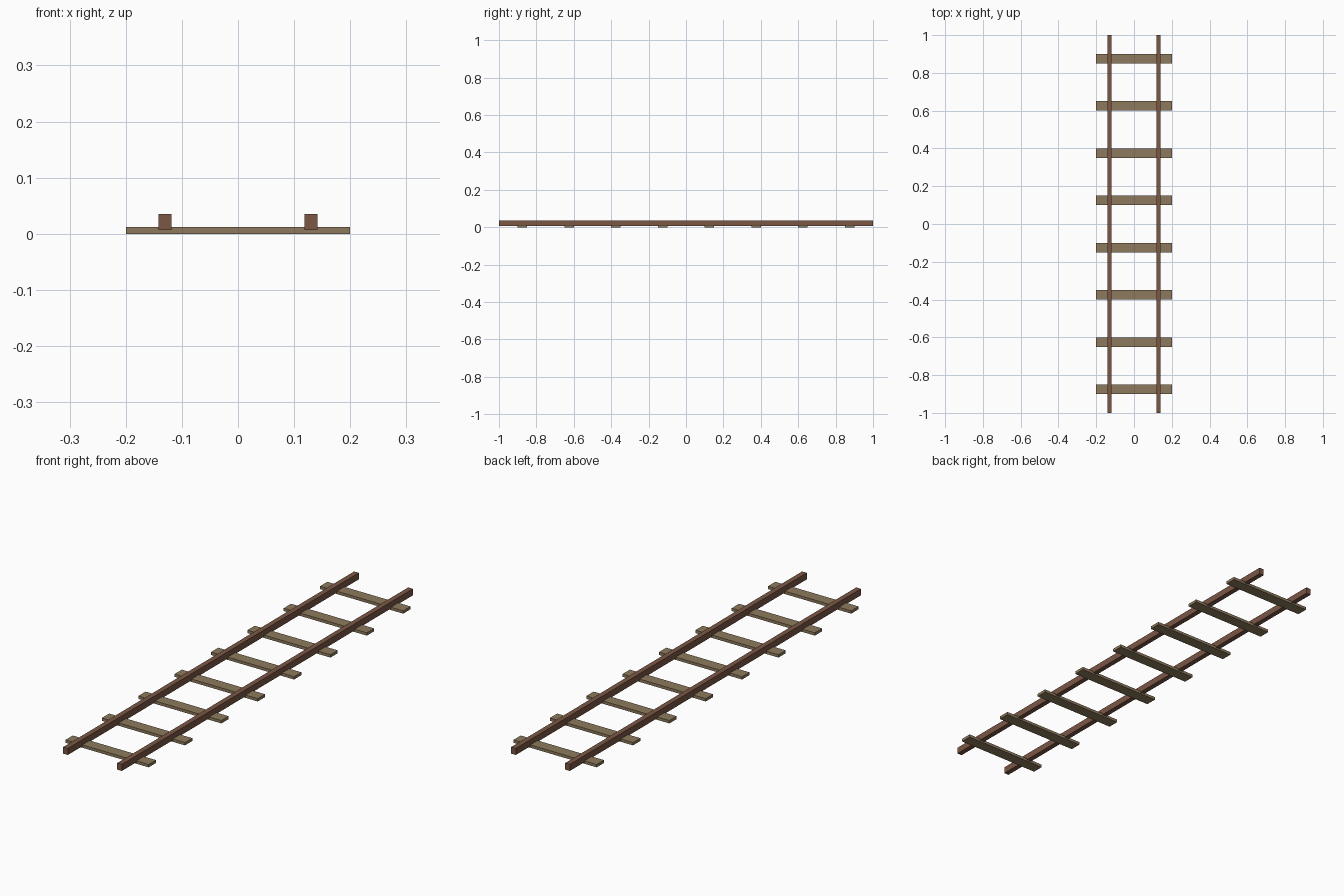
import bpy
import bmesh
from mathutils import Matrix

if "Cube" in bpy.data.objects:
    bpy.data.objects.remove(bpy.data.objects["Cube"])


def make_material(name, color):
    mat = bpy.data.materials.new(name)
    mat.diffuse_color = (*color, 1.0)
    mat.use_nodes = True
    mat.node_tree.nodes["Principled BSDF"].inputs["Base Color"].default_value = mat.diffuse_color
    return mat


def box(name, center, size, mat):
    bm = bmesh.new()
    bmesh.ops.create_cube(bm, size=1.0, matrix=Matrix.Diagonal((*size, 1.0)))
    mesh = bpy.data.meshes.new(name)
    bm.to_mesh(mesh)
    bm.free()
    mesh.materials.append(mat)
    obj = bpy.data.objects.new(name, mesh)
    obj.location = center
    bpy.context.collection.objects.link(obj)
    return obj


wood = make_material("weathered_wood", (0.27, 0.195, 0.11))
rust = make_material("rusty_brown", (0.20, 0.095, 0.06))

# Eight evenly spaced wooden sleepers
for i in range(8):
    box(f"sleeper_{i + 1}", (0, -0.875 + 0.25 * i, 0.00625), (0.4, 0.05, 0.0125), wood)

# Two rails, sunk slightly into the sleepers
for side, x in (("left", -0.13), ("right", 0.13)):
    box(f"{side}_rail", (x, 0, 0.021), (0.0225, 2.0, 0.0285), rust)
